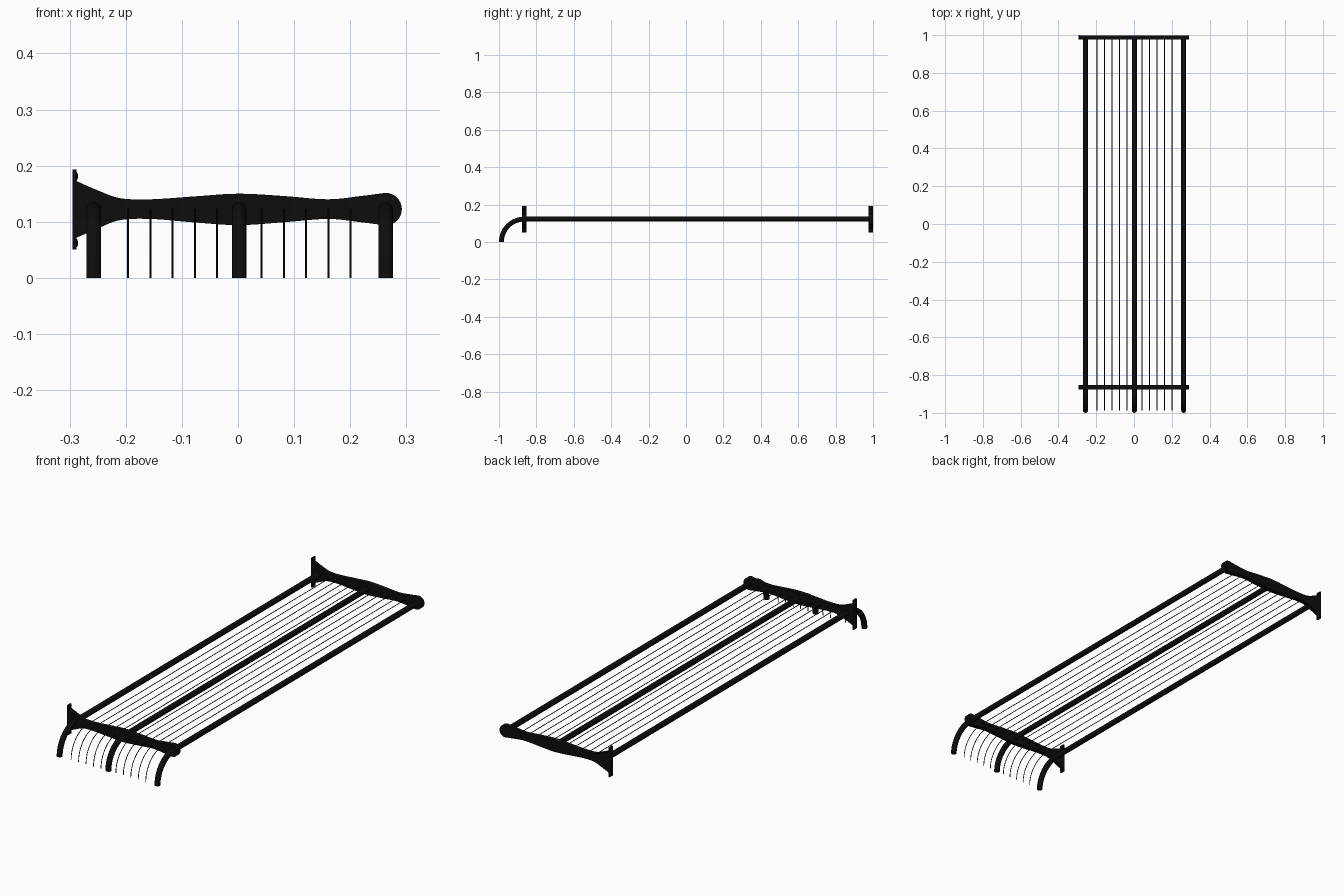
import bpy, bmesh, math
from mathutils import Vector

if "Cube" in bpy.data.objects:
    bpy.data.objects.remove(bpy.data.objects["Cube"])

black = bpy.data.materials.new("satin black")
black.diffuse_color = (0.004, 0.004, 0.004, 1)
black.use_nodes = True
black.node_tree.nodes["Principled BSDF"].inputs["Base Color"].default_value = black.diffuse_color

BAR_Z = 0.122      # height of the bar centre lines
ARC_Y = -0.865     # where the bars start to curve down


def finish(bm, name):
    bmesh.ops.recalc_face_normals(bm, faces=bm.faces)
    me = bpy.data.meshes.new(name)
    bm.to_mesh(me)
    bm.free()
    me.materials.append(black)
    ob = bpy.data.objects.new(name, me)
    bpy.context.collection.objects.link(ob)
    bpy.ops.object.select_all(action='DESELECT')
    ob.select_set(True)
    bpy.context.view_layer.objects.active = ob
    bpy.ops.object.shade_smooth_by_angle(angle=math.radians(35))
    return ob


def bar(name, x, radius, sides):
    """Straight bar with a quarter-circle drop at the front."""
    path = []
    for i in range(17):
        a = math.pi / 2 * i / 16
        path.append((ARC_Y - BAR_Z * math.cos(a), BAR_Z * math.sin(a),
                     -math.cos(a), math.sin(a)))
    path.append((0.99, BAR_Z, 0, 1))
    bm = bmesh.new()
    rings = []
    for y, z, ny, nz in path:
        ring = []
        for k in range(sides):
            t = 2 * math.pi * k / sides
            s = radius * math.sin(t)
            ring.append(bm.verts.new((x + radius * math.cos(t), y + ny * s, z + nz * s)))
        rings.append(ring)
    for a, b in zip(rings, rings[1:]):
        for k in range(sides):
            n = (k + 1) % sides
            bm.faces.new((a[k], a[n], b[n], b[k]))
    bm.faces.new(rings[0])
    bm.faces.new(rings[-1])
    return finish(bm, name)


def smooth_line(pts, steps=6):
    """Catmull-Rom curve through the points."""
    p = [Vector(q) for q in pts]
    p = [2 * p[0] - p[1]] + p + [2 * p[-1] - p[-2]]
    out = []
    for i in range(1, len(p) - 2):
        a, b, c, d = p[i - 1:i + 3]
        for s in range(steps):
            t = s / steps
            out.append(0.5 * (2 * b + (c - a) * t + (2 * a - 5 * b + 4 * c - d) * t * t
                              + (3 * b - a - 3 * c + d) * t ** 3))
    out.append(p[-2])
    return out


def bracket(name, y):
    # wavy arm with a round end
    top = smooth_line([(-0.289, 0.173), (-0.25, 0.156), (-0.21, 0.142), (-0.155, 0.140),
                       (-0.08, 0.145), (0.0, 0.150), (0.08, 0.146), (0.16, 0.140),
                       (0.22, 0.146), (0.263, 0.1515)])
    bottom = smooth_line([(0.263, 0.0935), (0.22, 0.099), (0.16, 0.105), (0.08, 0.099),
                          (0.0, 0.094), (-0.08, 0.099), (-0.155, 0.105), (-0.21, 0.103),
                          (-0.25, 0.088), (-0.289, 0.071)])
    end = [Vector((0.263 + 0.029 * math.sin(a), 0.1225 + 0.029 * math.cos(a)))
           for a in (math.pi * i / 16 for i in range(1, 16))]
    bm = bmesh.new()
    face = bm.faces.new([bm.verts.new((p.x, y - 0.011, p.y)) for p in top + end + bottom])
    ext = bmesh.ops.extrude_face_region(bm, geom=[face])
    bmesh.ops.translate(bm, vec=(0, 0.022, 0),
                        verts=[v for v in ext["geom"] if isinstance(v, bmesh.types.BMVert)])
    finish(bm, name + "_arm")

    # wall plate
    bm = bmesh.new()
    bmesh.ops.create_cube(bm, size=1)
    for v in bm.verts:
        v.co = (-0.2915 + v.co.x * 0.007, y + v.co.y * 0.024, 0.122 + v.co.z * 0.142)
    finish(bm, name + "_wall_plate")

    # domed screws
    for label, z in (("upper", 0.181), ("lower", 0.062)):
        bm = bmesh.new()
        bmesh.ops.create_uvsphere(bm, u_segments=16, v_segments=8, radius=1)
        for v in bm.verts:
            v.co = (-0.289 + v.co.x * 0.004, y + v.co.y * 0.008, z + v.co.z * 0.008)
        finish(bm, name + "_" + label + "_screw")


bracket("front_bracket", -0.864)
bracket("rear_bracket", 0.988)

# three thick bars
for label, x in (("wall", -0.257), ("middle", 0.002), ("outer", 0.263)):
    bar(label + "_thick_bar", x, 0.013, 20)

# two groups of five thin rods
for start in (-0.196, 0.042):
    for i in range(5):
        bar("thin_rod", start + i * 0.0397, 0.0017, 8)
